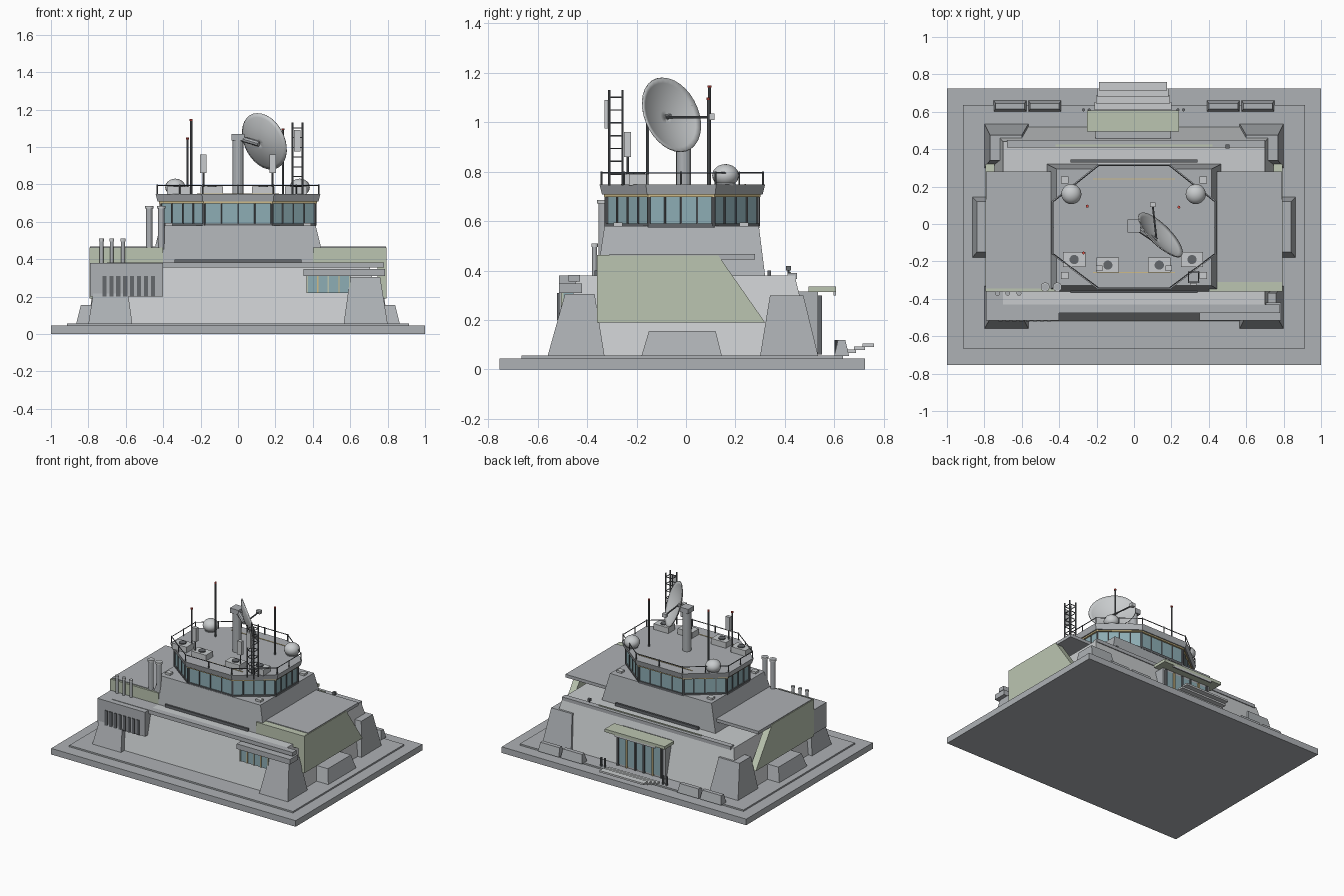
import bpy, bmesh, math
from mathutils import Vector

if "Cube" in bpy.data.objects:
    bpy.data.objects.remove(bpy.data.objects["Cube"])


def material(name, r, g, b):
    m = bpy.data.materials.new(name)
    m.diffuse_color = (r, g, b, 1)
    m.use_nodes = True
    m.node_tree.nodes["Principled BSDF"].inputs["Base Color"].default_value = m.diffuse_color
    return m


GREEN = material("olive_panel", .50, .56, .44)
GLASS = material("blue_glass", .27, .42, .46)
DARK = material("dark_metal", .13, .14, .15)
TAN = material("tan_trim", .62, .50, .25)
RED = material("red_lamp", .7, .08, .06)
WALL = material("wall_grey", .42, .44, .46)
LIGHT = material("light_grey", .58, .60, .61)


def loft(name, a, b, mat=WALL):
    """Closed solid between two rings of 3D points."""
    bm = bmesh.new()
    va, vb = [bm.verts.new(p) for p in a], [bm.verts.new(p) for p in b]
    n = len(a)
    bm.faces.new(va[::-1])
    bm.faces.new(vb)
    for i in range(n):
        j = (i + 1) % n
        bm.faces.new((va[i], va[j], vb[j], vb[i]))
    bmesh.ops.recalc_face_normals(bm, faces=bm.faces[:])
    me = bpy.data.meshes.new(name)
    bm.to_mesh(me)
    bm.free()
    o = bpy.data.objects.new(name, me)
    bpy.context.collection.objects.link(o)
    me.materials.append(mat)
    return o


def ring(poly, z):
    return [(x, y, z) for x, y in poly]


def rect(x0, x1, y0, y1):
    return [(x0, y0), (x1, y0), (x1, y1), (x0, y1)]


def taper(name, ra, z0, rb, z1, mat=WALL):
    return loft(name, ring(rect(*ra), z0), ring(rect(*rb), z1), mat)


def box(name, x0, x1, y0, y1, z0, z1, mat=WALL):
    return taper(name, (x0, x1, y0, y1), z0, (x0, x1, y0, y1), z1, mat)


def rod(name, p, q, r, mat=DARK, n=8):
    p, q = Vector(p), Vector(q)
    d = (q - p).normalized()
    u = d.orthogonal().normalized()
    v = d.cross(u)
    c = [u * r * math.cos(t) + v * r * math.sin(t) for t in (2 * math.pi * i / n for i in range(n))]
    return loft(name, [p + k for k in c], [q + k for k in c], mat)


def octagon(e=0.0):
    """Cab outline grown outward by e."""
    h, f, k, s = .41 + e, -.32 - e, .29 + e, e * .4
    return [(-.18 - s, f), (.18 + s, f), (h, -.15 - s), (h, .11 + s),
            (.18 + s, k), (-.18 - s, k), (-h, .11 + s), (-h, -.15 - s)]


# Ground slabs and sloped main body
box("base_slab", -1, 1, -.755, .725, 0, .045)
box("upper_slab", -.915, .915, -.665, .635, .045, .056)
taper("main_body", (-.77, .77, -.52, .52), .055, (-.70, .70, -.44, .44), .38, LIGHT)
box("front_ledge", -.70, .78, -.475, -.43, .355, .383)
box("back_ledge", -.68, .70, .41, .45, .365, .39)
box("back_roof_strip", -.42, .42, .415, .425, .39, .395, GREEN)
box("back_duct", -.34, .34, .33, .345, .38, .40, DARK)
box("front_duct", -.34, .34, -.37, -.355, .38, .40, DARK)

# Corner buttresses, side buttresses and wings on both sides
for s in (-1, 1):
    side = "left" if s < 0 else "right"
    def m(x0, x1, y0, y1):
        return (min(s * x0, s * x1), max(s * x0, s * x1), y0, y1)
    taper(side + "_front_buttress", m(.565, .80, -.56, -.33), .055, m(.60, .76, -.49, -.37), .305)
    taper(side + "_back_buttress", m(.565, .80, .30, .535), .055, m(.60, .77, .34, .475), .30)
    taper(side + "_side_buttress", m(.74, .865, -.18, .145), .055, m(.74, .84, -.15, .12), .155)
    prof = [(-.36, .19), (.32, .19), (.13, .462), (-.36, .462)]
    loft(side + "_wing_panel", [(s * .745, y, z) for y, z in prof],
         [(s * .795, y, z) for y, z in prof], GREEN)
    box(side + "_wing_front", *m(.40, .79, -.36, -.31), .36, .463, GREEN)
    box(side + "_wing_roof", *m(.40, .79, -.345 if s < 0 else -.31, .28), .445, .468)
    # Barriers by the entrance
    for i, x in enumerate((.39, .575)):
        taper(f"{side}_barrier_{i}", m(x, x + .175, .60, .66), .055, m(x + .01, x + .165, .615, .645), .118)

# Tower and glazed cab
taper("tower", (-.465, .465, -.36, .32), .38, (-.415, .415, -.33, .295), .58)
loft("cab_sill", ring(octagon(.008), .572), ring(octagon(.008), .59), DARK)
loft("cab_glass", ring(octagon(), .58), ring(octagon(), .70), GLASS)
loft("cab_trim", ring(octagon(.012), .698), ring(octagon(.012), .708), TAN)
loft("cab_roof", ring(octagon(.02), .708), ring(octagon(.03), .748))
oc = octagon(.002)
for i in range(8):
    a, b = Vector(oc[i]), Vector(oc[(i + 1) % 8])
    for k in range(4):
        p = a.lerp(b, k / 4)
        rod(f"mullion_{i}_{k}", (*p, .58), (*p, .70), .008 if k == 0 else .004, DARK, 6)
for x in (-.37, .37):
    for y in (-.275, .235):
        box("deck_hatch", x - .02, x + .02, y - .018, y + .018, .58, .595, LIGHT)

# Roof railing and seams
rl = octagon(.022)
for i in range(8):
    a, b = Vector(rl[i]), Vector(rl[(i + 1) % 8])
    rod(f"rail_{i}", (*a, .795), (*b, .795), .003, DARK, 6)
    for k in range(2):
        p = a.lerp(b, k / 2)
        rod(f"rail_post_{i}_{k}", (*p, .74), (*p, .80), .004, DARK, 6)
for y in (-.26, .24):
    box("roof_seam", -.22, .22, y - .003, y + .003, .747, .751, TAN)

# Radomes and air units
for x in (-.335, .33):
    rod("radome_base", (x, .16, .745), (x, .16, .785), .04, WALL, 16)
    bpy.ops.mesh.primitive_uv_sphere_add(segments=20, ring_count=12, radius=.054, location=(x, .16, .785))
    o = bpy.context.object
    o.name = "radome"
    o.scale.z = .85
    o.data.materials.append(LIGHT)
    bpy.ops.object.shade_smooth_by_angle()
for x, y in ((-.32, -.19), (-.14, -.22), (.135, -.22), (.31, -.19)):
    box("air_unit", x - .06, x + .06, y - .04, y + .04, .745, .79, LIGHT)
    rod("air_fan", (x, y, .788), (x, y, .797), .025, DARK, 12)

# Dish on its mast
rod("dish_mast", (0, -.01, .745), (0, -.01, 1.04), .03, WALL, 16)
box("mast_head", -.035, .035, -.045, .025, 1.035, 1.07)
N = Vector((.67, .67, .33)).normalized()
C = Vector((.14, -.06, 1.03))
bm = bmesh.new()
prof = [(r, r * r * 1.5 - .038) for r in (.001, .03, .06, .09, .12, .14, .16)]
vs = [bm.verts.new((r, 0, z)) for r, z in prof]
es = [bm.edges.new(p) for p in zip(vs, vs[1:])]
bmesh.ops.spin(bm, geom=vs + es, axis=(0, 0, 1), cent=(0, 0, 0), angle=2 * math.pi, steps=32, use_merge=True)
bmesh.ops.remove_doubles(bm, verts=bm.verts[:], dist=.0005)
bmesh.ops.recalc_face_normals(bm, faces=bm.faces[:])
me = bpy.data.meshes.new("dish")
bm.to_mesh(me)
bm.free()
dish = bpy.data.objects.new("dish", me)
bpy.context.collection.objects.link(dish)
me.materials.append(LIGHT)
for p in me.polygons:
    p.use_smooth = True
dish.location, dish.rotation_mode = C, 'QUATERNION'
dish.rotation_quaternion = N.to_track_quat('Z', 'Y')
sol = dish.modifiers.new("thickness", 'SOLIDIFY')
sol.thickness = .006
rod("dish_bracket", (0, -.01, 1.05), C - N * .04, .015, WALL)
rod("feed_arm", C - N * .03, (.10, .10, 1.02), .005)
box("feed_horn", .085, .115, .09, .115, 1.01, 1.035, LIGHT)

# Whip aerials, panel aerials and lattice mast
for x, y, z in ((-.27, -.155, 1.04), (-.25, .095, 1.14), (.24, .09, 1.09)):
    rod("whip_aerial", (x, y, .745), (x, y, z), .006)
    rod("whip_lamp", (x, y, z), (x, y, z + .01), .008, RED)
for x in (-.185, .185):
    rod("panel_post", (x, -.235, .745), (x, -.235, .88), .005)
    box("panel_aerial", x - .017, x + .017, -.25, -.222, .86, .96, LIGHT)
corners = rect(.292, .345, -.31, -.257)
for i in range(4):
    a, b = corners[i], corners[(i + 1) % 4]
    rod(f"lattice_leg_{i}", (*a, .745), (*a, 1.13), .005)
    for k in range(7):
        z = .79 + k * .052
        rod(f"lattice_rung_{i}_{k}", (*a, z), (*b, z), .003, DARK, 6)
box("lattice_panel", .30, .335, -.33, -.315, .975, 1.09, LIGHT)

# Left front plant block with louvres and exhausts
box("plant_block", -.79, -.40, -.515, -.35, .20, .38)
for k in range(8):
    x = -.725 + k * .037
    box("louvre", x, x + .022, -.522, -.51, .20, .31, DARK)
for x, y, z0, z1, r in ((-.73, -.37, .37, .51, .01), (-.675, -.37, .37, .51, .01), (-.615, -.37, .37, .51, .01),
                        (-.475, -.337, .38, .685, .018), (-.41, -.337, .38, .685, .018)):
    rod("exhaust_pipe", (x, y, z0), (x, y, z1), r, WALL, 12)
    rod("exhaust_cap", (x, y, z1 - .014), (x, y, z1), r * 1.35, LIGHT, 12)

# Right front window bay
box("bay_canopy", .35, .785, -.515, -.42, .31, .348)
box("bay_window", .365, .60, -.50, -.42, .22, .31, GLASS)
for k in range(5):
    x = .365 + k * .057
    box("bay_bar", x, x + .008, -.506, -.495, .22, .31, TAN if k % 2 else GREEN)

# Rear entrance: glazing, canopy, steps, bollards
box("entrance_frame", -.205, .195, .44, .535, .055, .315)
box("entrance_glass", -.18, .17, .53, .54, .07, .295, GLASS)
for k in range(6):
    x = -.185 + k * .071
    box("entrance_bar", x, x + .012, .535, .55, .06, .30, TAN if k in (1, 4) else DARK)
box("entrance_canopy", -.25, .24, .495, .607, .313, .335, GREEN)
box("canopy_lamp", -.17, .16, .597, .607, .30, .313, LIGHT)
for k in range(4):
    e = k * .008
    box(f"step_{k}", -.21 + e, .20 - e, .61 + k * .035, .652 + k * .036, .055 + k * .012, .068 + k * .012, LIGHT)
for x in (-.27, -.24, .235, .265):
    rod("bollard", (x, .61, .055), (x, .61, .12), .008)
rod("roof_lamp_post", (.5, .415, .38), (.5, .415, .41), .004)
box("roof_lamp", .49, .51, .405, .425, .40, .418, DARK)
